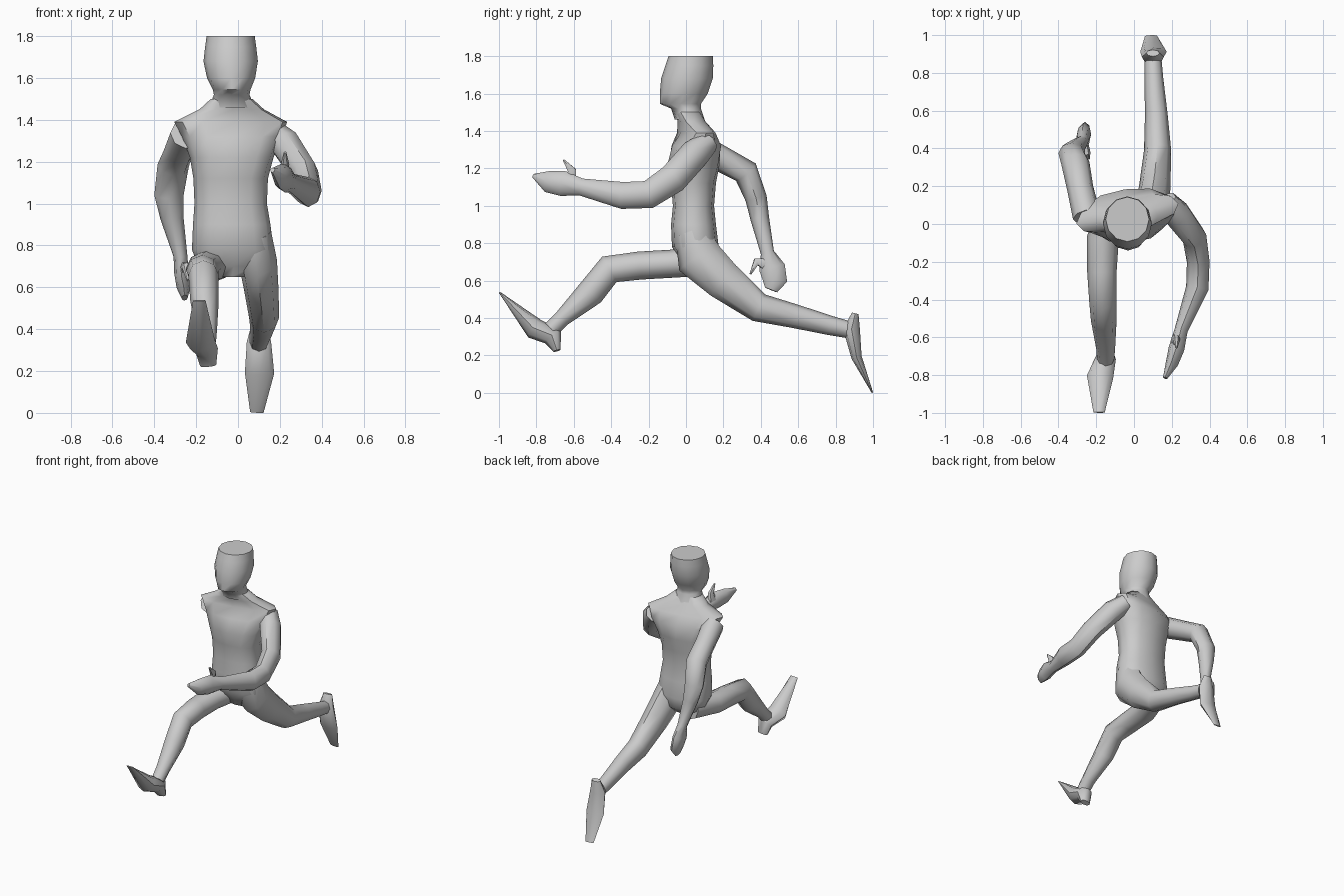
import bpy, bmesh, math
from mathutils import Vector


def loft(name, rings, sides=8, upright=False, power=1.0):
    """Closed tube through rings of (x, y, z, half_width, half_depth, yaw_degrees)."""
    bm = bmesh.new()
    pts = [Vector(r[:3]) for r in rings]
    loops = []
    for i, r in enumerate(rings):
        t = Vector((0, 0, 1))
        if not upright:
            t = Vector((0, 0, 0))
            if i > 0:
                t += (pts[i] - pts[i - 1]).normalized()
            if i < len(pts) - 1:
                t += (pts[i + 1] - pts[i]).normalized()
            t.normalize()
        yaw = math.radians(r[5]) if len(r) > 5 else 0
        lat = Vector((math.cos(yaw), math.sin(yaw), 0))
        lat = (lat - t * lat.dot(t)).normalized()
        dep = t.cross(lat)
        loop = []
        for k in range(sides):
            a = 2 * math.pi * k / sides
            c, s = math.cos(a), math.sin(a)
            c = math.copysign(abs(c) ** power, c)
            s = math.copysign(abs(s) ** power, s)
            loop.append(bm.verts.new(pts[i] + lat * c * r[3] + dep * s * r[4]))
        loops.append(loop)
    for a, b in zip(loops, loops[1:]):
        for k in range(sides):
            n = (k + 1) % sides
            bm.faces.new((a[k], a[n], b[n], b[k]))
    bm.faces.new(loops[0][::-1])
    bm.faces.new(loops[-1])
    bmesh.ops.recalc_face_normals(bm, faces=bm.faces)
    me = bpy.data.meshes.new(name)
    bm.to_mesh(me)
    bm.free()
    ob = bpy.data.objects.new(name, me)
    bpy.context.collection.objects.link(ob)
    bpy.context.view_layer.objects.active = ob
    ob.select_set(True)
    bpy.ops.object.shade_smooth_by_angle(angle=math.radians(50))
    ob.select_set(False)
    return ob


# Torso, shoulders twisted against the hips
loft("torso", [
    (-.03, .06, .65, .08, .05),
    (-.02, .07, .70, .17, .09),
    (-.025, .05, .78, .195, .125),
    (-.03, .04, .90, .185, .12),
    (-.035, .04, 1.0, .173, .11),
    (-.035, .04, 1.12, .178, .12),
    (-.03, .04, 1.22, .20, .14, 4),
    (-.03, .055, 1.32, .24, .13, 8),
    (-.035, .055, 1.39, .275, .085, 11),
    (-.03, .03, 1.45, .155, .075, 5),
    (-.03, .01, 1.50, .10, .068),
], sides=12, upright=True, power=.85)

# Neck and flat-topped head
loft("head", [
    (-.03, .02, 1.46, .11, .08),
    (-.03, .0, 1.52, .085, .08),
    (-.03, -.03, 1.545, .09, .11),
    (-.033, -.012, 1.60, .115, .128),
    (-.035, .005, 1.68, .13, .138),
    (-.035, .018, 1.75, .122, .128),
    (-.035, .025, 1.80, .115, .118),
], sides=12, upright=True)

# Trailing leg and foot
loft("back_leg", [
    (.07, .03, .85, .09, .09),
    (.095, .07, .72, .092, .125),
    (.11, .20, .60, .083, .105),
    (.125, .39, .455, .072, .078),
    (.118, .58, .41, .06, .064),
    (.105, .77, .36, .05, .052),
    (.10, .88, .335, .045, .045),
])
loft("back_foot", [
    (.10, .905, .425, .035, .018),
    (.10, .885, .34, .058, .045),
    (.103, .912, .19, .07, .028),
    (.09, .996, .002, .032, .004),
])

# Leading leg and foot
loft("front_leg", [
    (-.11, .10, .71, .08, .085),
    (-.165, -.08, .69, .085, .075),
    (-.17, -.25, .68, .078, .075),
    (-.165, -.41, .66, .072, .078),
    (-.16, -.51, .535, .068, .075),
    (-.15, -.66, .40, .05, .045),
    (-.15, -.72, .34, .045, .045),
])
loft("front_foot", [
    (-.142, -.69, .225, .038, .02),
    (-.15, -.71, .30, .055, .055),
    (-.18, -.81, .343, .07, .058),
    (-.185, -.997, .537, .03, .004),
])

# Arm reaching forward, with mitten hand and thumb
loft("forward_arm", [
    (.17, .12, 1.34, .06, .06),
    (.23, .05, 1.28, .075, .08),
    (.32, -.07, 1.145, .065, .08),
    (.34, -.20, 1.06, .06, .075),
    (.335, -.34, 1.055, .06, .072),
    (.25, -.56, 1.10, .035, .046),
    (.225, -.66, 1.12, .042, .068),
    (.20, -.74, 1.13, .033, .058),
    (.165, -.815, 1.16, .012, .012),
])
loft("forward_thumb", [
    (.215, -.62, 1.14, .022, .04),
    (.225, -.61, 1.19, .02, .025),
    (.225, -.655, 1.245, .006, .006),
], sides=6)

# Arm swinging back, with mitten hand and thumb
loft("rear_arm", [
    (-.25, .04, 1.33, .075, .075),
    (-.285, .19, 1.25, .07, .07),
    (-.31, .32, 1.18, .075, .07),
    (-.33, .375, 1.04, .07, .058),
    (-.315, .395, .93, .055, .05),
    (-.275, .435, .75, .033, .036),
    (-.27, .46, .67, .035, .07),
    (-.26, .475, .60, .033, .066),
    (-.255, .455, .55, .015, .035),
])
loft("rear_thumb", [
    (-.26, .42, .69, .02, .035),
    (-.25, .375, .70, .02, .022),
    (-.24, .345, .635, .006, .006),
], sides=6)
